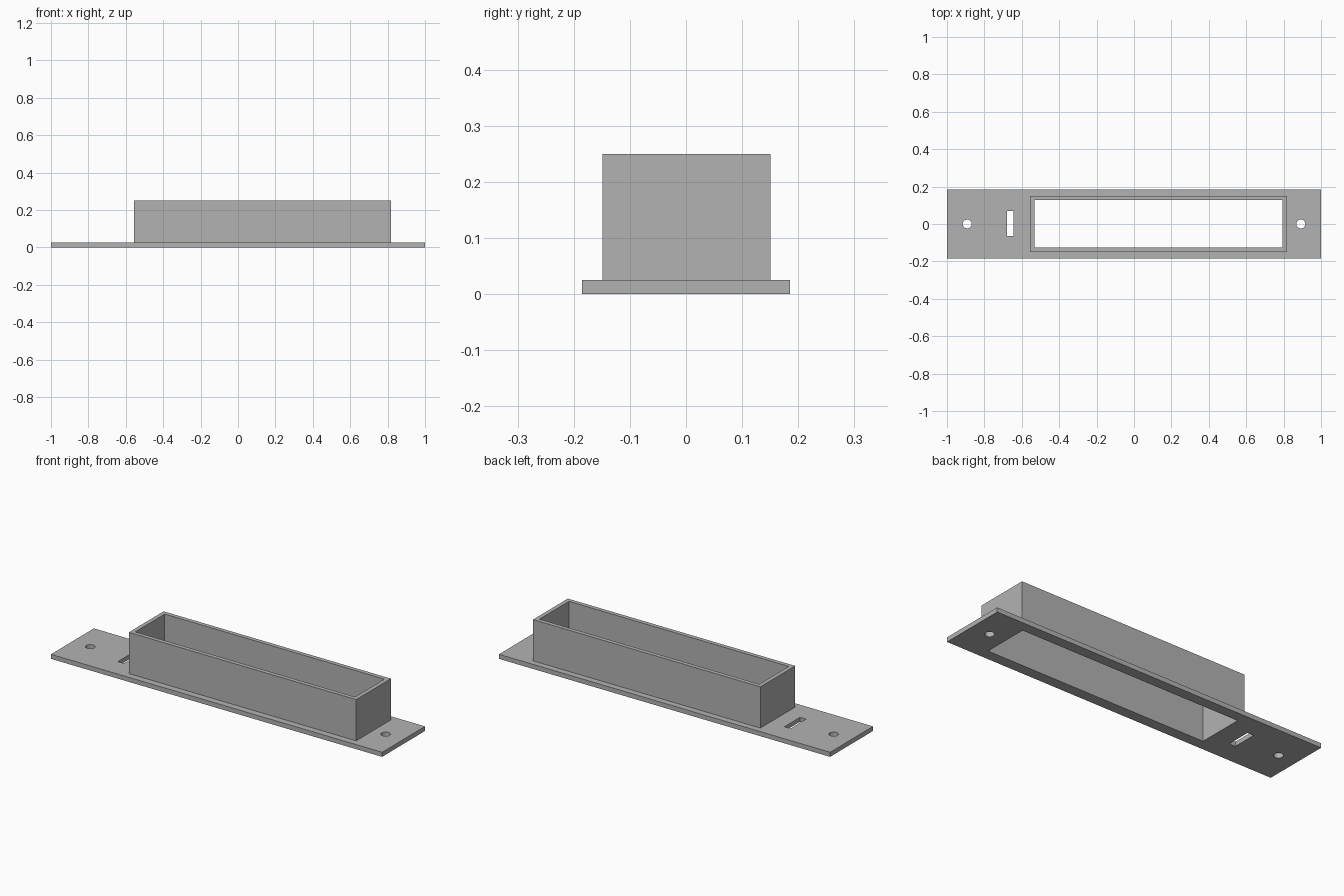
import bpy

cube = bpy.data.objects.get("Cube")
if cube:
    bpy.data.objects.remove(cube, do_unlink=True)

# One grey for everything
grey = bpy.data.materials.new("plain grey")
grey.use_nodes = True
colour = (0.45, 0.45, 0.45, 1)
grey.diffuse_color = colour
grey.node_tree.nodes["Principled BSDF"].inputs["Base Color"].default_value = colour


def box(name, x0, x1, y0, y1, z0, z1):
    bpy.ops.mesh.primitive_cube_add(
        size=1, location=((x0 + x1) / 2, (y0 + y1) / 2, (z0 + z1) / 2))
    ob = bpy.context.object
    ob.name = name
    ob.scale = (x1 - x0, y1 - y0, z1 - z0)
    bpy.ops.object.transform_apply(location=True, rotation=False, scale=True)
    ob.data.materials.append(grey)
    return ob


def combine(target, tool, operation):
    mod = target.modifiers.new(tool.name, 'BOOLEAN')
    mod.operation = operation
    mod.solver = 'EXACT'
    mod.object = tool
    bpy.context.view_layer.objects.active = target
    bpy.ops.object.modifier_apply(modifier=mod.name)
    bpy.data.objects.remove(tool, do_unlink=True)


THICK, HEIGHT, WALL = 0.025, 0.25, 0.023
X0, X1, Y0, Y1 = -0.555, 0.818, -0.149, 0.151

# Mounting plate with the rectangular sleeve rising from it
plate = box("mounting_plate_with_sleeve", -1, 1, -0.185, 0.185, 0, THICK)
combine(plate, box("sleeve", X0, X1, Y0, Y1, THICK / 2, HEIGHT), 'UNION')

# Opening right through sleeve and plate
combine(plate, box("opening_cutter", X0 + WALL, X1 - WALL, Y0 + WALL,
                   Y1 - WALL, -0.1, HEIGHT + 0.1), 'DIFFERENCE')

# Small slot beside the sleeve
combine(plate, box("slot_cutter", -0.68, -0.643, -0.065, 0.07, -0.1, 0.1),
        'DIFFERENCE')

# Screw holes at both ends
for x in (-0.892, 0.892):
    bpy.ops.mesh.primitive_cylinder_add(
        vertices=24, radius=0.024, depth=0.2, location=(x, 0, 0))
    hole = bpy.context.object
    hole.name = "screw_hole_cutter"
    hole.data.materials.append(grey)
    combine(plate, hole, 'DIFFERENCE')

# Keep a single material slot
plate.data.materials.clear()
plate.data.materials.append(grey)
for face in plate.data.polygons:
    face.material_index = 0
